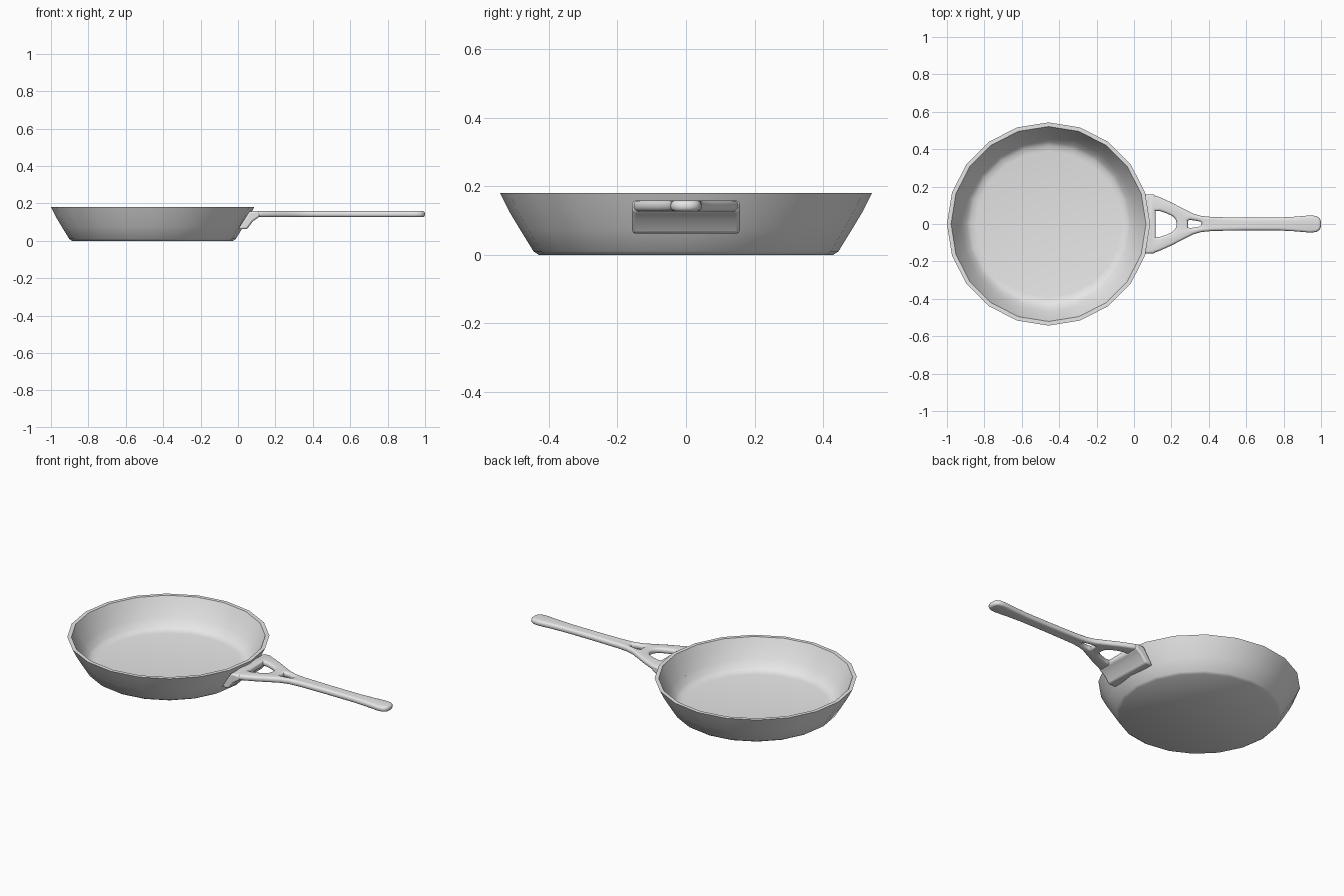
import bpy
import bmesh
from math import sin, cos, pi, radians

cube = bpy.data.objects.get("Cube")
if cube:
    bpy.data.objects.remove(cube, do_unlink=True)

# One plain metal colour
metal = bpy.data.materials.new("light grey metal")
metal.use_nodes = True
metal.diffuse_color = (0.8, 0.8, 0.8, 1)
metal.node_tree.nodes["Principled BSDF"].inputs["Base Color"].default_value = (0.8, 0.8, 0.8, 1)

SIDES = 20
PAN_X = -0.457


def add_object(name, data):
    obj = bpy.data.objects.new(name, data)
    bpy.context.collection.objects.link(obj)
    data.materials.append(metal)
    return obj


def mesh_object(name, bm):
    bmesh.ops.recalc_face_normals(bm, faces=bm.faces)
    mesh = bpy.data.meshes.new(name)
    bm.to_mesh(mesh)
    bm.free()
    return add_object(name, mesh)


def smooth(obj, angle):
    bpy.ops.object.select_all(action='DESELECT')
    obj.select_set(True)
    bpy.context.view_layer.objects.active = obj
    bpy.ops.object.shade_smooth_by_angle(angle=radians(angle))


# Pan body: a (radius, height) profile, from the base over the rim to the floor
profile = [(0.43, 0), (0.445, 0.01), (0.485, 0.075), (0.518, 0.13), (0.543, 0.18),
           (0.521, 0.18), (0.498, 0.13), (0.467, 0.075), (0.44, 0.036),
           (0.42, 0.023), (0.39, 0.018)]
bm = bmesh.new()
rings = []
for r, z in profile:
    angles = [2 * pi * i / SIDES for i in range(SIDES)]
    rings.append([bm.verts.new((PAN_X + r * cos(a), r * sin(a), z)) for a in angles])
for low, high in zip(rings, rings[1:]):
    for i in range(SIDES):
        j = (i + 1) % SIDES
        bm.faces.new((low[i], low[j], high[j], high[i]))
bm.faces.new(rings[0])
bm.faces.new(rings[-1])
smooth(mesh_object("pan_body", bm), 35)

# Bracket: a slanted slab against the pan wall, under the handle root
side = [(0.0, 0.062), (0.048, 0.062), (0.08, 0.105), (0.115, 0.128),
        (0.115, 0.158), (0.062, 0.158)]
bm = bmesh.new()
face = bm.faces.new([bm.verts.new((x, -0.157, z)) for x, z in side])
out = bmesh.ops.extrude_face_region(bm, geom=[face])
moved = [v for v in out["geom"] if isinstance(v, bmesh.types.BMVert)]
bmesh.ops.translate(bm, verts=moved, vec=(0, 0.314, 0))
bracket = mesh_object("handle_bracket", bm)
bevel = bracket.modifiers.new("soft edges", 'BEVEL')
bevel.width = 0.009
bevel.segments = 2
smooth(bracket, 40)

# Handle: half outlines mirrored across y, with two openings
outline = [(0.07, 0.157), (0.1, 0.157), (0.14, 0.142), (0.2, 0.115), (0.26, 0.084),
           (0.315, 0.056), (0.36, 0.043), (0.42, 0.037), (0.6, 0.034), (0.77, 0.034),
           (0.86, 0.039), (0.94, 0.046), (0.975, 0.043), (0.993, 0.031), (1.0, 0.012)]
large_hole = [(0.115, 0.07), (0.135, 0.07), (0.17, 0.059), (0.205, 0.043),
              (0.222, 0.025), (0.227, 0.008)]
small_hole = [(0.288, 0.018), (0.298, 0.022), (0.33, 0.018), (0.355, 0.012), (0.362, 0.005)]

ROUND = 0.013
curve = bpy.data.curves.new("handle", 'CURVE')
curve.dimensions = '2D'
curve.fill_mode = 'BOTH'
curve.extrude = 0.003
curve.bevel_depth = ROUND
curve.bevel_resolution = 2
curve.offset = -ROUND
for half in (outline, large_hole, small_hole):
    loop = half + [(x, -y) for x, y in reversed(half)]
    spline = curve.splines.new('POLY')
    spline.points.add(len(loop) - 1)
    for point, (x, y) in zip(spline.points, loop):
        point.co = (x, y, 0, 1)
    spline.use_cyclic_u = True
helper = add_object("handle_outline", curve)
bpy.context.view_layer.update()
graph = bpy.context.evaluated_depsgraph_get()
mesh = bpy.data.meshes.new_from_object(helper.evaluated_get(graph))
bpy.data.objects.remove(helper, do_unlink=True)

# Weld the solid handle and lift it to its height
mesh.materials.clear()
bm = bmesh.new()
bm.from_mesh(mesh)
bmesh.ops.remove_doubles(bm, verts=bm.verts, dist=0.0001)
bmesh.ops.translate(bm, verts=bm.verts, vec=(0, 0, 0.143))
smooth(mesh_object("handle", bm), 40)
